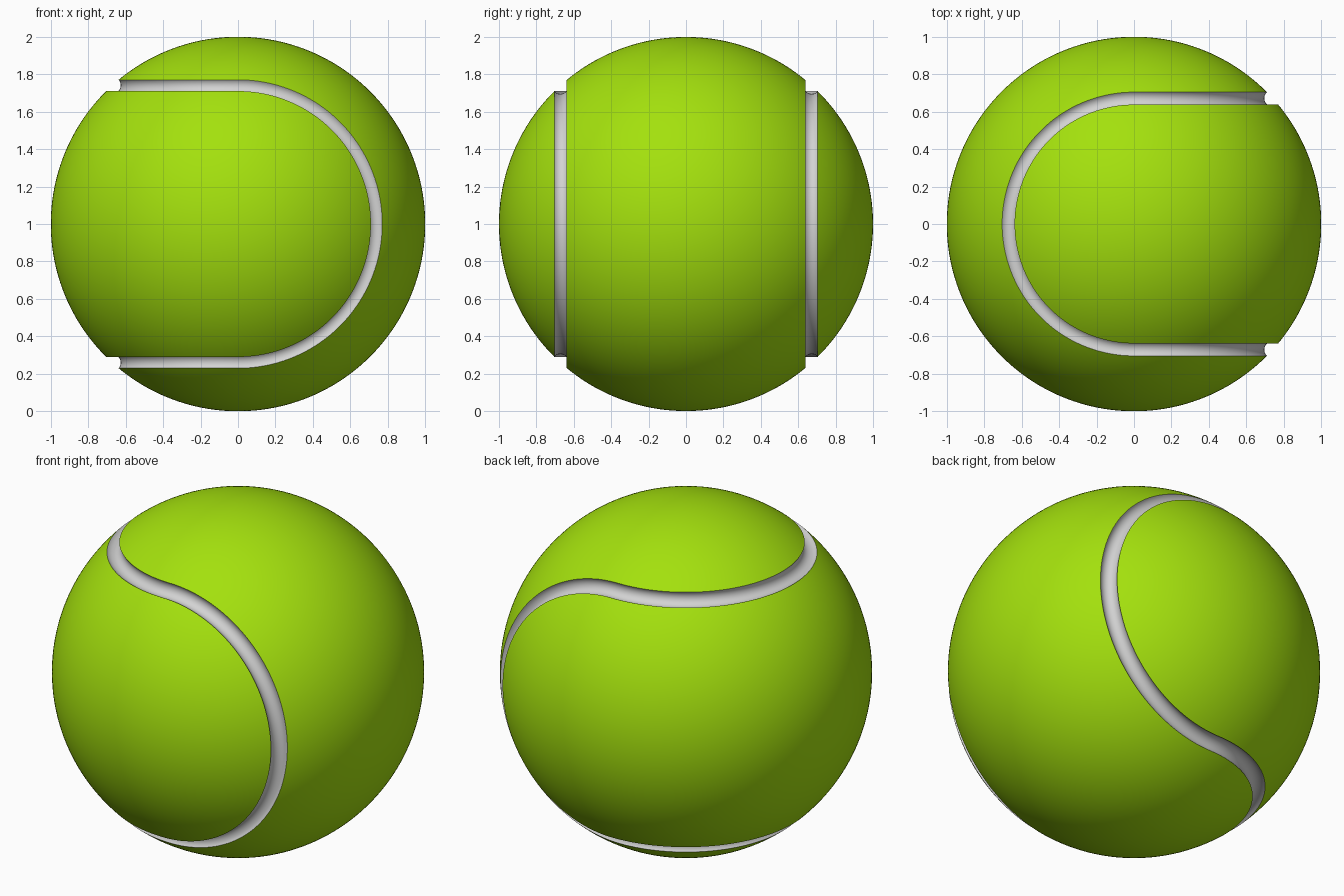
import bpy, bmesh, math
from mathutils import Vector

if "Cube" in bpy.data.objects:
    bpy.data.objects.remove(bpy.data.objects["Cube"])

R = 1.0                    # ball radius
SEAM = math.radians(47.8)  # seam angle above the y axis, seen along x
GROOVE = 0.045             # radius of the round seam channel
STEPS = 96


def material(name, rgb):
    m = bpy.data.materials.new(name)
    m.diffuse_color = (*rgb, 1)
    m.use_nodes = True
    m.node_tree.nodes["Principled BSDF"].inputs["Base Color"].default_value = m.diffuse_color
    return m


def arc(a, b, n):
    return [(R * math.cos(a + (b - a) * i / n), R * math.sin(a + (b - a) * i / n))
            for i in range(n + 1)]


# quarter outline in the y-z plane: sphere arc, round notch, sphere arc
half = 2 * math.asin(GROOVE / 2)
reach = math.pi / 2 - half / 2
notch = []
for i in range(1, 16):
    t = SEAM + math.pi + reach * (1 - i / 8)
    notch.append((math.cos(SEAM) + GROOVE * math.cos(t),
                  math.sin(SEAM) + GROOVE * math.sin(t)))
quarter = arc(0, SEAM - half, 30) + notch + arc(SEAM + half, math.pi / 2, 30)

# half outlines: upper one turns about y, the other turns about z
upper = quarter + [(-y, z) for y, z in reversed(quarter[:-1])]
side = [(y, -z) for y, z in reversed(quarter[1:])] + quarter

bm = bmesh.new()
for outline, axis in ((upper, (0, 1, 0)), (side, (0, 0, 1))):
    vs = [bm.verts.new((0, y, z)) for y, z in outline]
    es = [bm.edges.new(p) for p in zip(vs, vs[1:])]
    bmesh.ops.spin(bm, geom=vs + es, cent=(0, 0, 0), axis=axis,
                   angle=math.pi, steps=STEPS)
bmesh.ops.remove_doubles(bm, verts=bm.verts, dist=1e-5)
bmesh.ops.dissolve_degenerate(bm, edges=bm.edges, dist=1e-6)
bmesh.ops.recalc_face_normals(bm, faces=bm.faces)

# seam channel lies below the felt surface
for f in bm.faces:
    f.material_index = int(f.calc_center_median().length < 0.998)
bmesh.ops.translate(bm, verts=bm.verts, vec=Vector((0, 0, R)))

mesh = bpy.data.meshes.new("ball")
bm.to_mesh(mesh)
bm.free()
mesh.materials.append(material("lime felt", (0.37, 0.75, 0.004)))
mesh.materials.append(material("light grey seam", (0.65, 0.65, 0.65)))
ball = bpy.data.objects.new("ball", mesh)
bpy.context.collection.objects.link(ball)
bpy.context.view_layer.objects.active = ball
ball.select_set(True)
bpy.ops.object.shade_smooth_by_angle(angle=math.radians(35))
